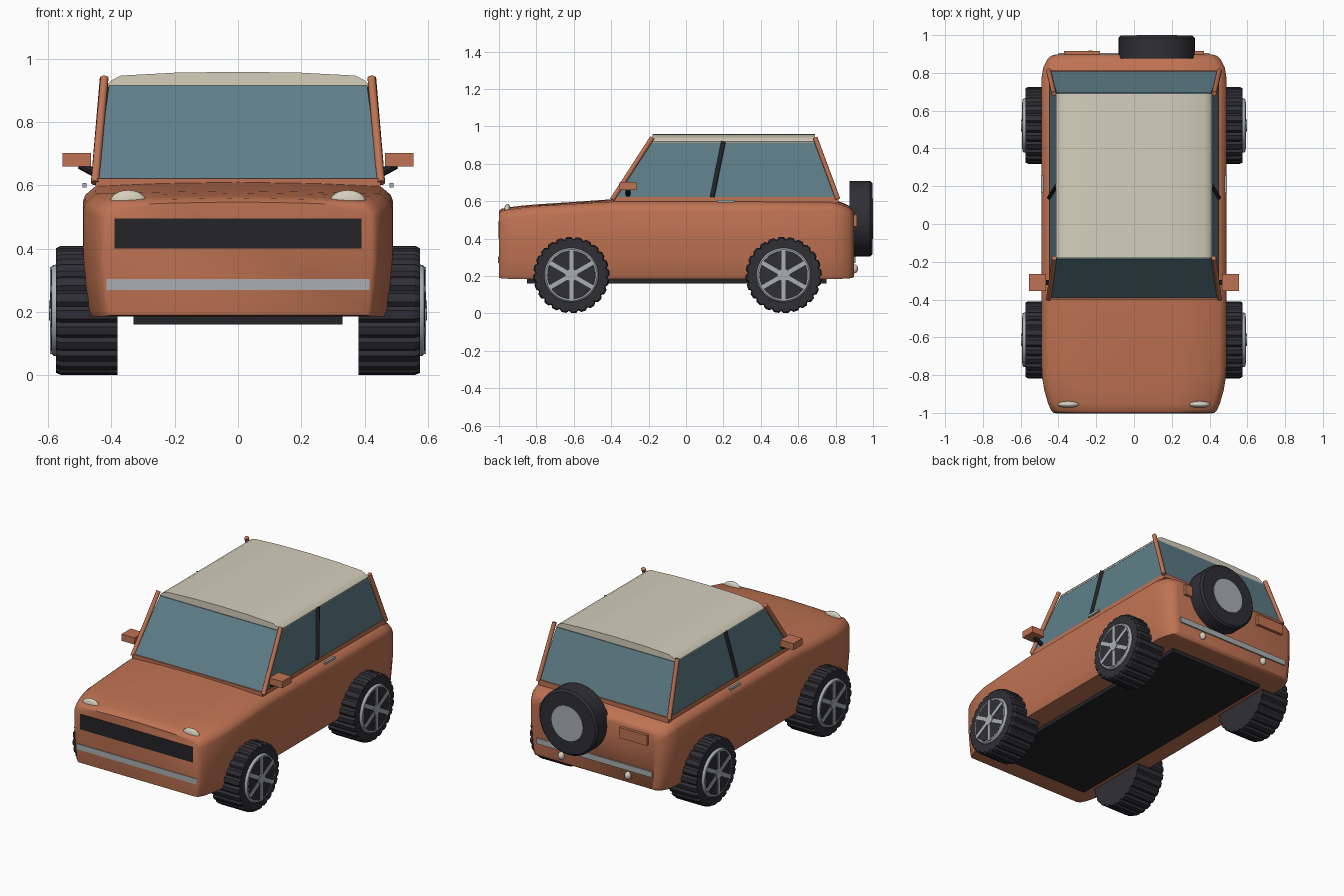
import bpy, bmesh, math
from mathutils import Vector, Matrix

if "Cube" in bpy.data.objects:
    bpy.data.objects.remove(bpy.data.objects["Cube"])


def material(name, rgb):
    m = bpy.data.materials.new(name)
    m.diffuse_color = (*rgb, 1)
    m.use_nodes = True
    m.node_tree.nodes["Principled BSDF"].inputs["Base Color"].default_value = m.diffuse_color
    return m


ORANGE = material("burnt_orange", (0.52, 0.17, 0.085))
CREAM = material("cream", (0.66, 0.62, 0.50))
GLASS = material("blue_glass", (0.115, 0.21, 0.25))
RUBBER = material("dark_rubber", (0.028, 0.028, 0.036))
BLACK = material("black_trim", (0.018, 0.018, 0.022))
SILVER = material("silver", (0.40, 0.43, 0.44))


def finish(name, bm, mat, angle=None):
    bmesh.ops.recalc_face_normals(bm, faces=bm.faces)
    me = bpy.data.meshes.new(name)
    bm.to_mesh(me)
    bm.free()
    ob = bpy.data.objects.new(name, me)
    bpy.context.collection.objects.link(ob)
    me.materials.append(mat)
    if angle:
        bpy.ops.object.select_all(action='DESELECT')
        ob.select_set(True)
        bpy.context.view_layer.objects.active = ob
        bpy.ops.object.shade_smooth_by_angle(angle=math.radians(angle))
    return ob


def loft(name, rings, mat, angle=None):
    """Skin closed rings of equal length and cap both ends."""
    bm = bmesh.new()
    vs = [[bm.verts.new(p) for p in r] for r in rings]
    n = len(rings[0])
    for a, b in zip(vs, vs[1:]):
        for i in range(n):
            bm.faces.new((a[i], a[(i + 1) % n], b[(i + 1) % n], b[i]))
    bm.faces.new(vs[0])
    bm.faces.new(vs[-1])
    return finish(name, bm, mat, angle)


def box(name, x, y, z, mat):
    ring = lambda h: [(x[0], y[0], h), (x[1], y[0], h), (x[1], y[1], h), (x[0], y[1], h)]
    return loft(name, [ring(z[0]), ring(z[1])], mat)


def rod(name, a, b, r, mat, sides=12, r2=None):
    a, b = Vector(a), Vector(b)
    bm = bmesh.new()
    bmesh.ops.create_cone(bm, cap_ends=True, segments=sides, radius1=r, radius2=r2 or r, depth=(b - a).length)
    q = (b - a).to_track_quat('Z', 'Y').to_matrix().to_4x4()
    bm.transform(Matrix.Translation((a + b) / 2) @ q)
    return finish(name, bm, mat, 40)


def ellipsoid(name, c, r, mat):
    bm = bmesh.new()
    bmesh.ops.create_uvsphere(bm, u_segments=20, v_segments=12, radius=1)
    bm.transform(Matrix.Translation(c) @ Matrix.Diagonal((*r, 1)))
    return finish(name, bm, mat, 60)


def ring_x(x, r, c, n=48):
    return [(x, c[0] + r * math.cos(2 * math.pi * i / n), c[1] + r * math.sin(2 * math.pi * i / n)) for i in range(n)]


# Body: y, half width, shoulder height, crown height, bottom height
def body_ring(y, w, s, t, b):
    half = [(w * 0.95, b), (w * 0.965, b + 0.015), (w * 0.985, 0.29), (w, 0.37), (w, s - 0.035),
            (w * 0.985, s - 0.015), (w * 0.92, s + 0.012), (w * 0.5, t - 0.004)]
    pts = half + [(0, t)] + [(-x, z) for x, z in reversed(half)]
    return [(x, y, z) for x, z in pts]


SECTIONS = [(-1.0, 0.425, 0.525, 0.548, 0.19), (-0.985, 0.44, 0.535, 0.56, 0.187), (-0.95, 0.455, 0.543, 0.567, 0.185),
            (-0.88, 0.475, 0.553, 0.576, 0.185), (-0.8, 0.488, 0.562, 0.583, 0.185), (-0.6, 0.49, 0.573, 0.596, 0.185),
            (-0.4, 0.49, 0.585, 0.61, 0.185), (0, 0.49, 0.585, 0.61, 0.185), (0.4, 0.49, 0.585, 0.61, 0.185),
            (0.77, 0.49, 0.583, 0.608, 0.185), (0.83, 0.48, 0.57, 0.595, 0.185), (0.87, 0.46, 0.553, 0.577, 0.187),
            (0.89, 0.44, 0.54, 0.562, 0.19), (0.897, 0.415, 0.525, 0.545, 0.195)]
loft("body", [body_ring(*s) for s in SECTIONS], ORANGE, 50)
box("underbody", (-0.33, 0.33), (-0.85, 0.75), (0.16, 0.2), BLACK)

# Cabin
box("belt_trim", (-0.45, 0.45), (-0.4, 0.815), (0.59, 0.622), ORANGE)


def cabin_ring(w, y0, y1, z):
    return [(-w, y0, z), (w, y0, z), (w, y1, z), (-w, y1, z)]


loft("cabin_glass", [cabin_ring(0.447, -0.392, 0.808, 0.62), cabin_ring(0.408, -0.185, 0.695, 0.915)], GLASS)
edge = [(0.41, 0.91), (0.414, 0.918), (0.4, 0.932), (0.37, 0.947), (0.2, 0.956)]
arch = edge + [(0, 0.959)] + [(-x, z) for x, z in reversed(edge)]
loft("roof", [[(x, y, z) for x, z in arch] for y in (-0.18, 0.69)], CREAM, 40)

# Parts repeated on both sides
for s, side in ((1, "right"), (-1, "left")):
    rod("front_pillar_" + side, (s * 0.452, -0.395, 0.608), (s * 0.422, -0.18, 0.94), 0.013, ORANGE)
    rod("rear_pillar_" + side, (s * 0.452, 0.812, 0.612), (s * 0.424, 0.69, 0.94), 0.013, ORANGE)
    rod("door_pillar_" + side, (s * 0.448, 0.14, 0.622), (s * 0.411, 0.2, 0.918), 0.012, BLACK)
    box("mirror_" + side, sorted((s * 0.465, s * 0.555)), (-0.355, -0.265), (0.66, 0.702), ORANGE)
    rod("mirror_bracket_" + side, (s * 0.445, -0.31, 0.635), (s * 0.5, -0.31, 0.665), 0.013, BLACK, 8)
    box("door_handle_" + side, sorted((s * 0.478, s * 0.492)), (0.165, 0.26), (0.593, 0.607), SILVER)
    ellipsoid("headlight_" + side, (s * 0.347, -0.955, 0.548), (0.057, 0.018, 0.037), CREAM)
    box("tail_light_" + side, sorted((s * 0.18, s * 0.37)), (0.88, 0.915), (0.465, 0.53), ORANGE)
    ellipsoid("rear_lamp_" + side, (s * 0.23, 0.9, 0.238), (0.02, 0.02, 0.024), CREAM)

# Grille and bumpers
box("grille", (-0.39, 0.39), (-1.003, -0.98), (0.4, 0.495), BLACK)
box("front_bumper", (-0.415, 0.415), (-1.004, -0.98), (0.27, 0.305), SILVER)
box("rear_bumper", (-0.4, 0.4), (0.88, 0.905), (0.27, 0.305), SILVER)


# Wheels: toothed tyre, rim ring, hub and spokes
def wheel(label, s, cy):
    c = (cy, 0.205)
    teeth = [0.204 if i % 4 < 3 else 0.192 for i in range(96)]

    def tread(x, k):
        return [(s * x, c[0] + k * r * math.cos(2 * math.pi * i / 96), c[1] + k * r * math.sin(2 * math.pi * i / 96))
                for i, r in enumerate(teeth)]
    loft("tyre_" + label, [tread(0.38, 1), tread(0.56, 1), tread(0.575, 0.965)], RUBBER)
    rings = [ring_x(s * x, r, c) for x, r in ((0.57, 0.146), (0.584, 0.143), (0.59, 0.137), (0.59, 0.129), (0.57, 0.124))]
    loft("rim_" + label, rings, SILVER, 30)
    loft("rim_recess_" + label, [ring_x(s * x, 0.128, c) for x in (0.57, 0.5905)], RUBBER)
    rod("hub_" + label, (s * 0.57, *c), (s * 0.597, *c), 0.032, SILVER, 24)
    bm = bmesh.new()
    for k in range(6):
        m = Matrix.Translation((s * 0.585, *c)) @ Matrix.Rotation(k * math.pi / 3, 4, 'X')
        m = m @ Matrix.Translation((0, 0, 0.075)) @ Matrix.Diagonal((0.018, 0.022, 0.125, 1))
        bmesh.ops.create_cube(bm, size=1, matrix=m)
    finish("spokes_" + label, bm, SILVER)


for s, side in ((1, "right"), (-1, "left")):
    wheel("front_" + side, s, -0.613)
    wheel("rear_" + side, s, 0.522)

# Spare wheel on the back
rod("spare_tyre", (0.12, 0.875, 0.507), (0.12, 0.985, 0.507), 0.202, RUBBER, 40)
rod("spare_tyre_edge", (0.12, 0.985, 0.507), (0.12, 0.997, 0.507), 0.202, RUBBER, 40, 0.19)
rod("spare_cover", (0.12, 0.98, 0.507), (0.12, 1.0, 0.507), 0.108, SILVER, 32)
